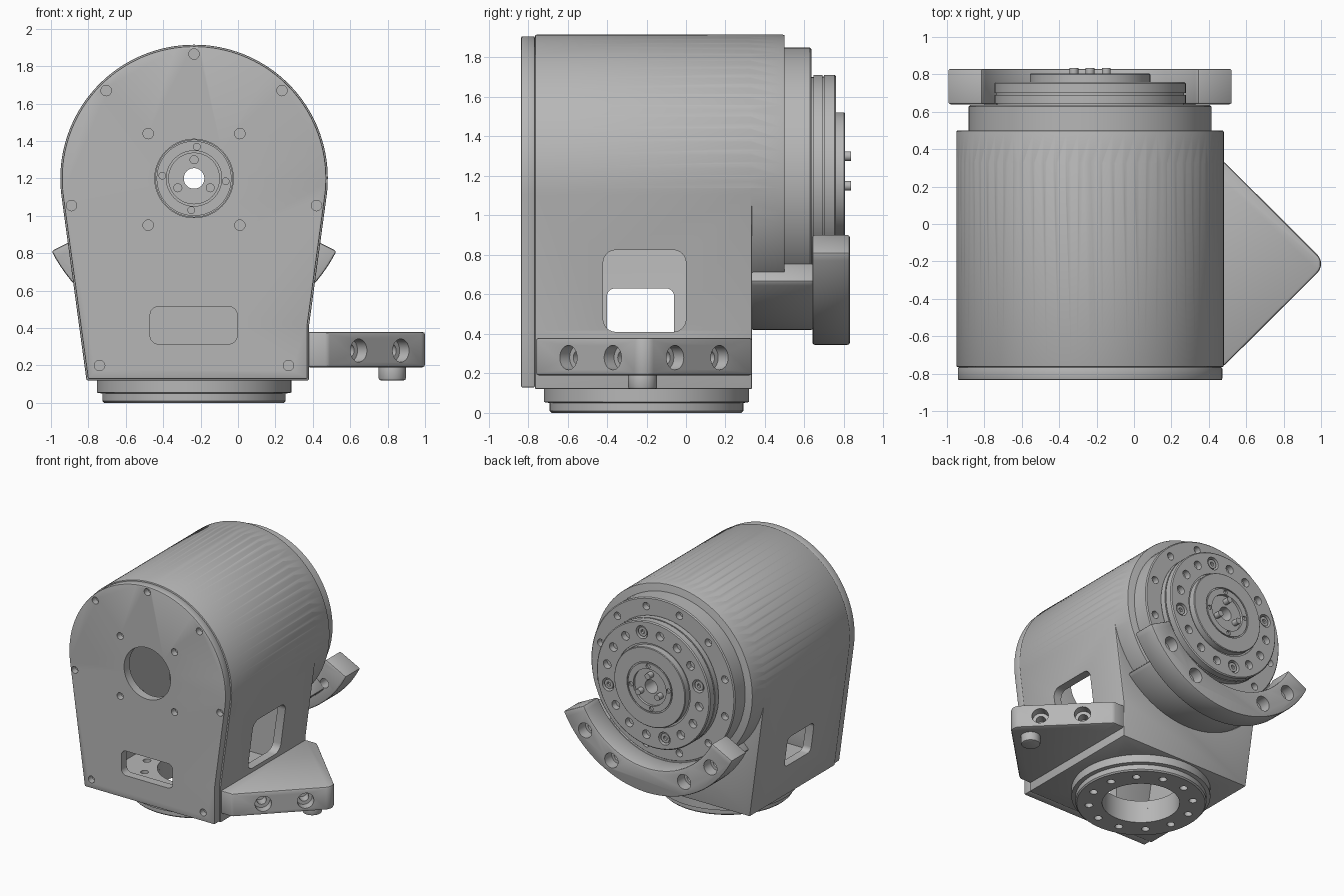
import bpy, bmesh
from math import sin, cos, radians, atan2, acos, hypot, pi
from mathutils import Vector

if "Cube" in bpy.data.objects:
    bpy.data.objects.remove(bpy.data.objects["Cube"])

GREY = (0.47, 0.47, 0.47, 1)
metal = bpy.data.materials.new("satin grey metal")
metal.use_nodes = True
metal.diffuse_color = GREY
metal.node_tree.nodes["Principled BSDF"].inputs["Base Color"].default_value = GREY

CX, CZ = -0.235, 1.2          # main axis, running along y
BASE_Y = -0.2                 # centre of the base flange
X, Y, Z = Vector((1, 0, 0)), Vector((0, 1, 0)), Vector((0, 0, 1))


def make(name, bm):
    bmesh.ops.recalc_face_normals(bm, faces=bm.faces)
    me = bpy.data.meshes.new(name)
    bm.to_mesh(me)
    bm.free()
    me.materials.append(metal)
    ob = bpy.data.objects.new(name, me)
    bpy.context.collection.objects.link(ob)
    return ob


def activate(ob):
    bpy.ops.object.select_all(action='DESELECT')
    ob.select_set(True)
    bpy.context.view_layer.objects.active = ob


def bevel(ob, width):
    activate(ob)
    m = ob.modifiers.new("bevel", 'BEVEL')
    m.width, m.segments, m.limit_method = width, 2, 'ANGLE'
    bpy.ops.object.modifier_apply(modifier=m.name)
    return ob


def boolean(ob, cutter, op='DIFFERENCE'):
    activate(ob)
    m = ob.modifiers.new("cut", 'BOOLEAN')
    m.object, m.operation, m.solver = cutter, op, 'EXACT'
    bpy.ops.object.modifier_apply(modifier=m.name)
    bpy.data.objects.remove(cutter)
    return ob


def prism(name, pts, axis, lo, hi):
    """Extrude a flat outline along x, y or z."""
    place = {'x': lambda a, b, h: (h, a, b),
             'y': lambda a, b, h: (a, h, b),
             'z': lambda a, b, h: (a, b, h)}[axis]
    bm = bmesh.new()
    ends = [[bm.verts.new(place(a, b, h)) for a, b in pts] for h in (lo, hi)]
    for ring in ends:
        bm.faces.new(ring)
    for i in range(len(pts)):
        j = (i + 1) % len(pts)
        bm.faces.new((ends[0][i], ends[0][j], ends[1][j], ends[1][i]))
    return make(name, bm)


def rods(name, centres, direction, r, length, seg=20):
    """Cylinders starting at each centre and running along a direction."""
    bm = bmesh.new()
    for c in centres:
        mid = Vector(c) + direction * length / 2
        mat = direction.to_track_quat('Z', 'Y').to_matrix().to_4x4()
        mat.translation = mid
        bmesh.ops.create_cone(bm, cap_ends=True, segments=seg, radius1=r,
                              radius2=r, depth=length, matrix=mat)
    return make(name, bm)


def drill(ob, centres, direction, r, length, seg=20):
    return boolean(ob, rods("drill", centres, direction, r, length, seg))


def lathe(name, profile, origin, axis, seg=72):
    """Spin a closed (radius, height) outline round an axis."""
    side = X
    bm = bmesh.new()
    vs = [bm.verts.new(Vector(origin) + side * r + axis * h) for r, h in profile]
    es = [bm.edges.new((vs[i - 1], vs[i])) for i in range(len(vs))]
    bmesh.ops.spin(bm, geom=vs + es, cent=origin, axis=axis, angle=2 * pi,
                   steps=seg, use_merge=True)
    bmesh.ops.remove_doubles(bm, verts=bm.verts, dist=1e-5)
    return make(name, bm)


def arc(r, a0, a1, n, cx=CX, cz=CZ):
    angles = [radians(a0 + (a1 - a0) * i / n) for i in range(n + 1)]
    return [(cx + r * cos(a), cz + r * sin(a)) for a in angles]


def ring_points(r, count, start, y):
    return [(x, y, z) for x, z in arc(r, start, start + 360, count)[:-1]]


def housing_outline(inset, pad=True):
    """Round top with tangent sides narrowing to the foot."""
    r, hw, zb = 0.715 - inset, 0.575 - inset, 0.12 + inset
    px, pz = hw, zb - CZ
    t = atan2(pz, px) + acos(r / hypot(px, pz))
    deg = t * 180 / pi
    pts = arc(r, deg, 180 - deg, 72) + [(CX - hw, zb)]
    if not pad:
        return pts + [(CX + hw, zb)]
    # straight mounting pad at the lower right
    xp = hw + 0.04
    f = 0.04 / (r * cos(t) - px)
    return pts + [(CX + xp, zb), (CX + xp, CZ + pz + f * (r * sin(t) - pz))]


def rounded_rect(a0, a1, b0, b1, r):
    corners = ((a1 - r, b1 - r, 0), (a0 + r, b1 - r, 90),
               (a0 + r, b0 + r, 180), (a1 - r, b0 + r, 270))
    return [p for a, b, s in corners for p in arc(r, s, s + 90, 6, a, b)]


# Hollow housing with its round rear barrel
housing = bevel(prism("housing", housing_outline(0), 'y', -0.765, 0.335), 0.008)
barrel = bevel(prism("barrel", arc(0.715, 0, 355, 71), 'y', 0.1, 0.5), 0.008)
boolean(housing, barrel, 'UNION')
boolean(housing, prism("cavity", housing_outline(0.065, False), 'y', -0.9, 0.27))
boolean(housing, prism("cut", rounded_rect(-0.42, 0, 0.41, 0.825, 0.065), 'x', CX, 1))
boolean(housing, prism("cut", rounded_rect(-0.4, -0.06, 0.38, 0.63, 0.04), 'x', -1.4, CX))
drill(housing, [(CX, BASE_Y, 0)], Z, 0.29, 0.3, 64)
drill(housing, [(CX, 0.1, CZ)], Y, 0.205, 0.6, 64)
floor_holes = [(x, y, 0.15) for x, y in arc(0.39, 15, 345, 11, CX, BASE_Y)]
drill(housing, floor_holes, Z, 0.03, 0.1)

# Front cover plate with bore, slot and screw holes
cover = bevel(prism("front_cover", housing_outline(0.008), 'y', -0.835, -0.765), 0.008)
drill(cover, [(CX, -0.9, CZ)], Y, 0.21, 0.2, 64)
boolean(cover, prism("cut", rounded_rect(-0.47, -0.005, 0.315, 0.515, 0.045), 'y', -0.9, -0.7))
rim = [(0, 1.865), (0.655, 1.055), (0.47, 1.67), (0.505, 0.2), (0.245, 1.44), (0.245, 0.95)]
holes = {(CX + s * x, -0.9, z) for x, z in rim for s in (-1, 1)}
drill(cover, sorted(holes), Y, 0.028, 0.115)

# Base flange under the housing
base = lathe("base_flange", [(0.29, 0), (0.48, 0), (0.49, 0.01), (0.49, 0.05),
             (0.52, 0.055), (0.52, 0.13), (0.29, 0.13)], (CX, BASE_Y, 0), Z)
drill(base, [(x, y, -0.05) for x, y, z in floor_holes], Z, 0.03, 0.11)

# Rear bearing ring
bearing = lathe("bearing_ring", [(0.2, 0.48), (0.65, 0.48), (0.65, 0.627),
                (0.642, 0.635), (0.2, 0.635)], (CX, 0, CZ), Y)
drill(bearing, ring_points(0.58, 12, 15, 0.585), Y, 0.03, 0.1)

# Output flange with rim groove, raised hub and face grooves
output = lathe("output_flange", [
    (0.055, 0.47), (0.138, 0.47), (0.138, 0.48), (0.148, 0.48), (0.148, 0.46),
    (0.2, 0.46), (0.2, 0.6), (0.5, 0.6), (0.5, 0.645), (0.512, 0.645),
    (0.512, 0.69), (0.503, 0.69), (0.503, 0.7), (0.512, 0.7), (0.512, 0.752),
    (0.504, 0.76), (0.335, 0.76), (0.335, 0.75), (0.322, 0.75), (0.322, 0.8),
    (0.317, 0.805), (0.205, 0.805), (0.205, 0.795), (0.195, 0.795),
    (0.195, 0.805), (0.148, 0.805), (0.148, 0.785), (0.055, 0.785)], (CX, 0, CZ), Y)
bolts = ring_points(0.42, 16, -14, 0.71)
drill(output, [p for i, p in enumerate(bolts) if i % 4], Y, 0.035, 0.1)
drill(output, bolts[::4], Y, 0.052, 0.1)
caps = rods("flange_screws", bolts[::4], Y, 0.038, 0.04)
drill(caps, ring_points(0.42, 4, -14, 0.73), Y, 0.018, 0.05, 6)
for y in (0.79, 0.44):
    drill(output, ring_points(0.17, 4, -5, y), Y, 0.018, 0.04)
rods("hub_pins", ring_points(0.1, 3, 90, 0.45), Y, 0.024, 0.385)

# Curved cradle below the output flange, and the neck carrying it
def sector(name, r0, r1, a, lo, hi):
    pts = arc(r1, -a, a - 180, 40) + arc(r0, a - 180, -a, 40)
    return bevel(prism(name, pts, 'y', lo, hi), 0.012)

cradle = sector("cradle", 0.65, 0.855, 27, 0.64, 0.83)
sector("cradle_neck", 0.645, 0.78, 43, 0.33, 0.645)
spots = [(CX + 0.75 * cos(radians(a)), 0.6, CZ + 0.75 * sin(radians(a)))
         for a in (-41, -64, -116, -139)]
drill(cradle, spots, Y, 0.038, 0.3)
drill(cradle, [(x, 0.74, z) for x, y, z in spots], Y, 0.06, 0.2, 28)

# Triangular side bracket with counterbored holes in both slanted faces
outline = ([(0.37, -0.76), (0.48, -0.76)] + arc(0.07, -45, 45, 8, 0.93, -0.213)
           + [(0.48, 0.335), (0.37, 0.335)])
bracket = bevel(prism("side_bracket", outline, 'z', 0.19, 0.38), 0.015)
for s in (-1, 1):
    inward = Vector((-1, -s, 0)).normalized()
    mouths = [Vector((x, -0.213 + s * (1.027 - x), 0.28)) - inward * 0.05
              for x in (0.645, 0.87)]
    drill(bracket, mouths, inward, 0.062, 0.12, 28)
    drill(bracket, mouths, inward, 0.036, 0.2)
bevel(rods("bracket_pin", [(0.825, -0.22, 0.12)], Z, 0.073, 0.09, 32), 0.012)

# Smooth round surfaces, keep machined edges crisp
for ob in [o for o in bpy.context.scene.objects if o.type == 'MESH']:
    activate(ob)
    bpy.ops.object.shade_smooth_by_angle(angle=radians(30))
